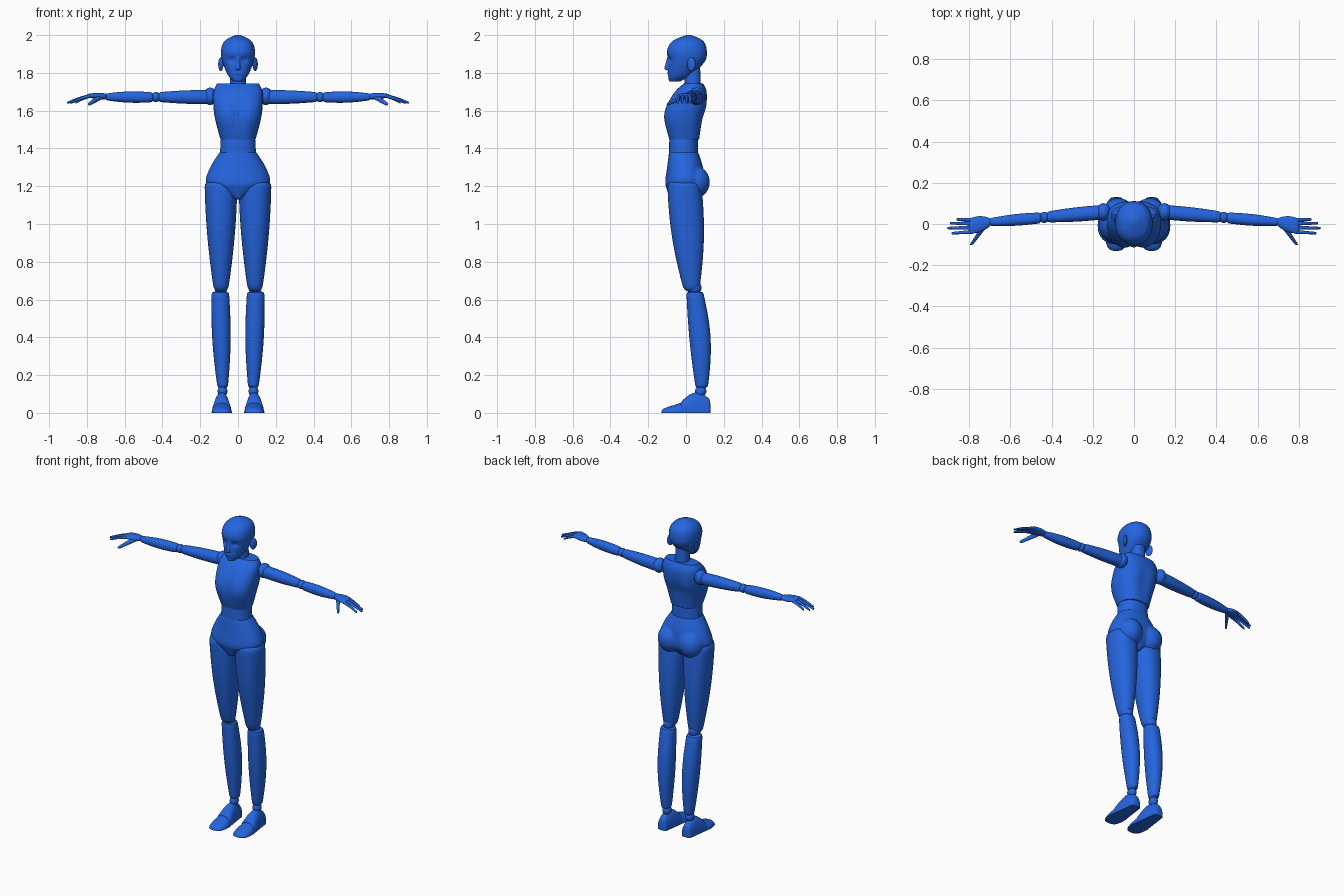
import bpy, bmesh
from math import sin, cos, pi, exp, copysign
from mathutils import Matrix, Vector

if "Cube" in bpy.data.objects:
    bpy.data.objects.remove(bpy.data.objects["Cube"], do_unlink=True)

BLUE = (0.018, 0.13, 0.74, 1)
material = bpy.data.materials.new("mannequin blue")
material.use_nodes = True
material.diffuse_color = BLUE
material.node_tree.nodes["Principled BSDF"].inputs["Base Color"].default_value = BLUE

# Which two axes span the slices cut across each main axis
ACROSS = {"x": (1, 2), "y": (0, 2), "z": (0, 1)}


def skin(bm, slices, axis, square=2.2, tweak=None, sides=40):
    """Join (centre, radius, radius) slices into a closed surface."""
    u, v = ACROSS[axis]
    rings = []
    for centre, radius_u, radius_v in slices:
        ring = []
        for k in range(sides):
            c, s = cos(2 * pi * k / sides), sin(2 * pi * k / sides)
            point = Vector(centre)
            point[u] += radius_u * copysign(abs(c) ** (2 / square), c)
            point[v] += radius_v * copysign(abs(s) ** (2 / square), s)
            if tweak:
                tweak(point)
            ring.append(bm.verts.new(point))
        rings.append(ring)
    for low, high in zip(rings, rings[1:]):
        for k in range(sides):
            following = (k + 1) % sides
            bm.faces.new((low[k], low[following], high[following], high[k]))
    bm.faces.new(rings[0])
    bm.faces.new(rings[-1])


def limb(bm, axis, start, end, thick_start, thick_end,
         bulge=(0, 0), sway=(0, 0, 0), blunt=30, count=24, **options):
    """A tapering, swelling form with rounded ends; a higher blunt squares the ends."""
    start, end, sway = Vector(start), Vector(end), Vector(sway)
    slices = []
    for k in range(count + 1):
        along = (1 - cos(pi * k / count)) / 2
        swell = sin(pi * along)
        closing = max(1 - abs(2 * along - 1) ** blunt, 0.02) ** 0.5
        radii = [(a + (b - a) * along + c * swell) * closing
                 for a, b, c in zip(thick_start, thick_end, bulge)]
        slices.append((start.lerp(end, along) + sway * swell, *radii))
    skin(bm, slices, axis, **options)


def body(bm, rows, steps=7, **options):
    """Smooth symmetric form from rows of (height, half width, front, back)."""
    slices = []
    last = len(rows) - 1
    for i in range(last):
        before, a, b, after = (rows[max(0, min(last, i + k))] for k in (-1, 0, 1, 2))
        for step in range(steps + (i == last - 1)):
            t = step / steps
            height, width, front, back = (
                q + t / 2 * (r - p + t * (2*p - 5*q + 4*r - s + t * (3 * (q - r) + s - p)))
                for p, q, r, s in zip(before, a, b, after))
            slices.append(((0, (front + back) / 2, height), width, (back - front) / 2))
    skin(bm, slices, "z", **options)


def ball(bm, centre, radii, turn=0):
    matrix = (Matrix.Translation(centre) @ Matrix.Rotation(turn, 4, "Z")
              @ Matrix.Diagonal((*radii, 1)))
    bmesh.ops.create_uvsphere(bm, u_segments=28, v_segments=16, radius=1, matrix=matrix)


def finish(name, bm, pair=False, fuse=0):
    """Make the object, plus a mirrored twin if paired, or fuse its forms into one."""
    bmesh.ops.recalc_face_normals(bm, faces=bm.faces)
    for side in (("left_", "right_") if pair else ("",)):
        if side == "right_":
            bmesh.ops.scale(bm, vec=(-1, 1, 1), verts=bm.verts)
            bmesh.ops.reverse_faces(bm, faces=bm.faces)
        mesh = bpy.data.meshes.new(side + name)
        bm.to_mesh(mesh)
        mesh.materials.append(material)
        part = bpy.data.objects.new(side + name, mesh)
        bpy.context.collection.objects.link(part)
        bpy.ops.object.select_all(action="DESELECT")
        part.select_set(True)
        bpy.context.view_layer.objects.active = part
        if fuse:
            remesh = part.modifiers.new("fuse", "REMESH")
            remesh.mode = "VOXEL"
            remesh.voxel_size = fuse
            remesh.use_smooth_shade = True
            soften = part.modifiers.new("soften", "SMOOTH")
            soften.iterations = 4
        else:
            bpy.ops.object.shade_smooth_by_angle(angle=0.7)
    bm.free()


def single(shape, name, *values, pair=False, **options):
    """One object holding one form."""
    bm = bmesh.new()
    shape(bm, *values, **options)
    finish(name, bm, pair)


# Shaping rules for the surfaces
def eye_sockets(p):
    if p.y < 0:
        p.y += 0.012 * exp(-((abs(p.x) - 0.034) / 0.018) ** 2 - ((p.z - 1.87) / 0.015) ** 2)


def chest_hollow(p):
    depth = 0.02 if p.y < 0 else -0.01
    p.y += depth * exp(-(p.x / 0.03) ** 2 - ((p.z - 1.58) / 0.08) ** 2)


def flat_sole(p):
    p.z = max(p.z, 0)


# Head with nose and lips
bm = bmesh.new()
body(bm, [(1.755, 0.025, -0.09, -0.03), (1.79, 0.055, -0.095, 0.03),
          (1.86, 0.083, -0.095, 0.1), (1.92, 0.09, -0.1, 0.11),
          (1.97, 0.07, -0.07, 0.09), (2, 0.015, 0, 0.03)], tweak=eye_sockets)
limb(bm, "z", (0, -0.1, 1.815), (0, -0.092, 1.89), (0.014, 0.018), (0.007, 0.006), blunt=10)
ball(bm, (0, -0.089, 1.797), (0.022, 0.011, 0.009))
finish("head", bm, fuse=0.004)
single(ball, "ear", (0.091, 0.028, 1.846), (0.01, 0.024, 0.036), turn=-0.45, pair=True)

# Neck, chest and waist
single(limb, "neck", "z", (0, 0.036, 1.7), (0, 0.034, 1.85), (0.044, 0.044), (0.04, 0.04))
single(body, "chest", [(1.448, 0.093, -0.09, 0.07), (1.55, 0.12, -0.12, 0.09),
                       (1.62, 0.13, -0.11, 0.11), (1.7, 0.13, -0.06, 0.11),
                       (1.745, 0.11, -0.01, 0.09)], square=2.5, tweak=chest_hollow)
single(limb, "waist", "z", (0, -0.013, 1.36), (0, -0.013, 1.47),
       (0.096, 0.077), (0.09, 0.075), blunt=90)

# Pelvis narrowing to a V between the thighs, with rounded buttocks
bm = bmesh.new()
body(bm, [(1.38, 0.097, -0.09, 0.065), (1.3, 0.147, -0.1, 0.09), (1.22, 0.17, -0.11, 0.1),
          (1.18, 0.11, -0.1, 0.09), (1.13, 0.015, -0.08, 0.05)])
for side in (-1, 1):
    ball(bm, (side * 0.075, 0.048, 1.222), (0.078, 0.078, 0.085))
finish("pelvis", bm, fuse=0.006)

# Legs
single(limb, "thigh", "z", (0.09, 0.03, 0.64), (0.09, -0.01, 1.235),
       (0.037, 0.04), (0.088, 0.09), bulge=(0.01, 0.02), pair=True)
single(ball, "knee", (0.09, 0.044, 0.662), (0.033, 0.038, 0.04), pair=True)
single(limb, "shin", "z", (0.094, 0.046, 0.645), (0.081, 0.083, 0.13),
       (0.046, 0.044), (0.027, 0.032), bulge=(0.012, 0.018), sway=(0, 0.01, 0),
       blunt=60, pair=True)
single(ball, "ankle", (0.082, 0.078, 0.115), (0.026, 0.03, 0.03), pair=True)
single(limb, "foot", "y", (0.086, -0.03, 0.01), (0.086, 0.13, 0.01), (0.052, 0.045),
       (0.03, 0.06), bulge=(0, 0.045), tweak=flat_sole, pair=True)
single(limb, "toes", "y", (0.086, -0.131, 0), (0.086, 0, 0), (0.038, 0.02),
       (0.048, 0.062), bulge=(0.01, 0), blunt=8, tweak=flat_sole, pair=True)

# Arms
single(ball, "shoulder", (0.148, 0.058, 1.676), (0.036, 0.043, 0.046), pair=True)
single(limb, "upper_arm", "x", (0.14, 0.058, 1.672), (0.425, 0.034, 1.672),
       (0.035, 0.037), (0.026, 0.025), bulge=(0.004, 0.004), pair=True)
single(ball, "elbow", (0.435, 0.032, 1.672), (0.024, 0.027, 0.027), pair=True)
single(limb, "forearm", "x", (0.448, 0.03, 1.671), (0.705, 0.009, 1.673),
       (0.026, 0.026), (0.018, 0.017), bulge=(0.006, 0.008), pair=True)

# Hands: palm, four drooping fingers and a thumb
single(limb, "palm", "x", (0.69, 0.01, 1.675), (0.8, -0.01, 1.68), (0.016, 0.015),
       (0.036, 0.009), bulge=(0.012, 0.004), blunt=10, pair=True)
for name, root, spread, tip in (("little", 0.02, 0.022, 0.862), ("ring", 0.002, 0.004, 0.893),
                                ("middle", -0.017, -0.02, 0.906), ("index", -0.037, -0.045, 0.885)):
    single(limb, name + "_finger", "x", (0.775, root, 1.68), (tip, spread, 1.641),
           (0.01, 0.01), (0.006, 0.006), sway=(0, 0, 0.004), count=12, sides=16, pair=True)
single(limb, "thumb", "y", (0.725, -0.01, 1.675), (0.79, -0.102, 1.633),
       (0.015, 0.015), (0.008, 0.008), blunt=20, count=12, sides=16, pair=True)
